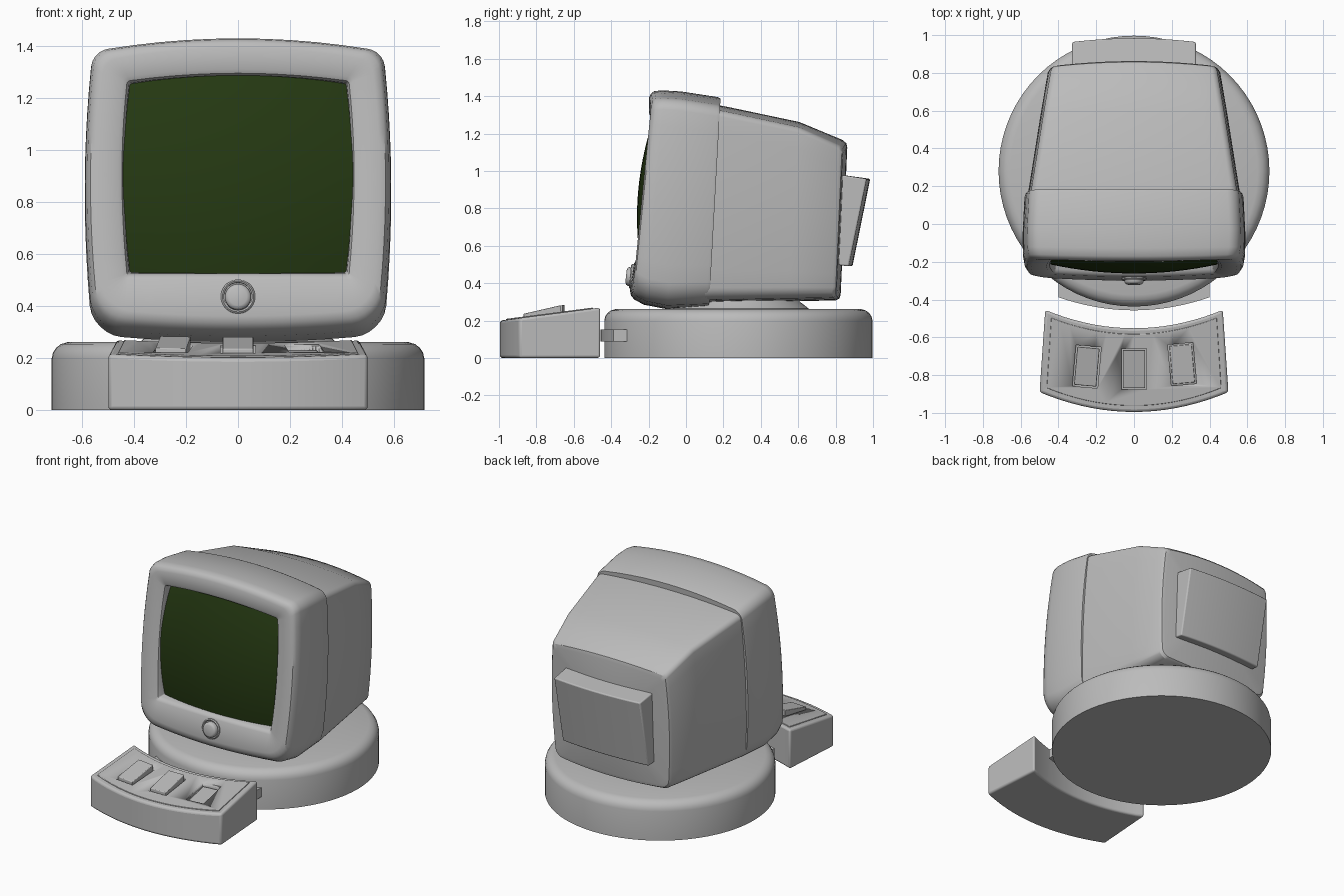
import bpy, bmesh, math

cube = bpy.data.objects.get("Cube")
if cube:
    bpy.data.objects.remove(cube, do_unlink=True)


def material(name, rgb):
    m = bpy.data.materials.new(name)
    m.use_nodes = True
    m.diffuse_color = (*rgb, 1)
    m.node_tree.nodes["Principled BSDF"].inputs["Base Color"].default_value = (*rgb, 1)
    return m


GREY = material("light_grey_plastic", (0.5, 0.5, 0.5))
GREEN = material("dark_green_glass", (0.018, 0.04, 0.006))


def finish(name, bm, mat, bevel=0.0, angle=35):
    bmesh.ops.recalc_face_normals(bm, faces=bm.faces)
    me = bpy.data.meshes.new(name)
    bm.to_mesh(me)
    bm.free()
    me.materials.append(mat)
    for p in me.polygons:
        p.use_smooth = True
    me.set_sharp_from_angle(angle=math.radians(angle))
    ob = bpy.data.objects.new(name, me)
    bpy.context.collection.objects.link(ob)
    if bevel:
        b = ob.modifiers.new("bevel", 'BEVEL')
        b.width, b.segments, b.limit_method = bevel, 3, 'ANGLE'
        b.angle_limit = math.radians(40)
    return ob


def loft(name, rings, mat=GREY, fan=True, **kw):
    """Skin closed rings of equal length and cap both ends."""
    bm = bmesh.new()
    rows = [[bm.verts.new(p) for p in r] for r in rings]
    n = len(rows[0])
    for a, b in zip(rows, rows[1:]):
        for i in range(n):
            j = (i + 1) % n
            bm.faces.new((a[i], a[j], b[j], b[i]))
    for row in (rows[0], rows[-1]):
        if fan:
            mid = [(min(v.co[k] for v in row) + max(v.co[k] for v in row)) / 2 for k in range(3)]
            top = max(row, key=lambda v: (round(v.co.z, 4), -abs(v.co.x)))
            low = min(row, key=lambda v: (round(v.co.z, 4), abs(v.co.x)))
            mid[1] = (top.co.y + low.co.y) / 2
            c = bm.verts.new(mid)
            for i in range(n):
                bm.faces.new((row[i], row[(i + 1) % n], c))
        else:
            bm.faces.new(row)
    return finish(name, bm, mat, **kw)


def lathe(name, profile, loc, tilt=0.0, seg=72):
    rings = [[(r * math.cos(t * math.tau / seg), r * math.sin(t * math.tau / seg), z)
              for t in range(seg)] for r, z in profile]
    ob = loft(name, rings, fan=False)
    ob.location, ob.rotation_euler.x = loc, tilt
    return ob


def prism(name, outline, bottom, top, **kw):
    return loft(name, [[(x, y, bottom(y)) for x, y in outline],
                       [(x, y, top(y)) for x, y in outline]], fan=False, **kw)


def unit_outline(r_top, r_bot, arc=6, edge=10):
    """Rounded square in -1..1 with separate top and bottom corner radii."""
    corners = []
    for q, (sx, sy) in enumerate([(1, 1), (-1, 1), (-1, -1), (1, -1)]):
        r = r_top if sy > 0 else r_bot
        corners.append([(sx * (1 - r) + r * math.cos((q + i / arc) * math.pi / 2),
                         sy * (1 - r) + r * math.sin((q + i / arc) * math.pi / 2))
                        for i in range(arc + 1)])
    pts = []
    for q in range(4):
        a, b = corners[q][-1], corners[(q + 1) % 4][0]
        pts += corners[q]
        pts += [(a[0] + (b[0] - a[0]) * t / edge, a[1] + (b[1] - a[1]) * t / edge)
                for t in range(1, edge)]
    return pts


def section(w, zt, zb, y, k, bow, r=(0.1, 0.2), dw=0.03, dt=0.05, db=0.03):
    """Bulged, leaning cross-section of the monitor."""
    out = []
    zc, h = (zt + zb) / 2, (zt - zb) / 2
    for u, v in unit_outline(*r):
        z = zc + h * v - u * u * (dt * max(v, 0) + db * min(v, 0))
        out.append((u * (w - dw * v * v), y + k * (z - 0.85) - bow * (1 - u * u), z))
    return out


# Turntable base and swivel neck
lathe("base", [(0.717, 0), (0.717, 0.2), (0.712, 0.222), (0.70, 0.24), (0.682, 0.254),
               (0.655, 0.262), (0.3, 0.262)], (0, 0.28, 0))
lathe("swivel_neck", [(0.375, 0.25), (0.375, 0.265), (0.33, 0.3), (0.3, 0.33)], (0, 0.28, 0))

# Front bezel, wrapping round into the recessed screen opening
hole = dict(dw=0.02, dt=0.03, db=0.0)
loft("front_bezel", [
    section(0.55, 1.345, 0.305, 0.155, 0.055, 0),
    section(0.575, 1.388, 0.275, 0.155, 0.055, 0),
    section(0.58, 1.395, 0.27, 0.14, 0.055, 0),
    section(0.59, 1.425, 0.262, -0.06, 0.07, 0.005),
    section(0.588, 1.431, 0.285, -0.165, 0.085, 0.012),
    section(0.58, 1.427, 0.312, -0.21, 0.095, 0.015),
    section(0.568, 1.415, 0.335, -0.228, 0.1, 0.015),
    section(0.545, 1.395, 0.362, -0.236, 0.1, 0.015),
    section(0.462, 1.312, 0.503, -0.23, 0.1, 0.015, (0.04, 0.04), **hole),
    section(0.447, 1.297, 0.518, -0.222, 0.1, 0.015, (0.03, 0.03), **hole),
    section(0.439, 1.289, 0.526, -0.205, 0.1, 0.015, (0.02, 0.02), **hole),
    section(0.432, 1.282, 0.533, -0.13, 0.1, 0.0, (0.02, 0.02), **hole)])

# Tapered rear housing
rr = dict(r=(0.06, 0.12), dw=0.02, dt=0.03, db=0.02)
loft("rear_housing", [
    section(0.562, 1.352, 0.293, 0.13, 0.055, 0, **rr),
    section(0.56, 1.348, 0.295, 0.17, 0.055, 0, **rr),
    section(0.495, 1.262, 0.303, 0.58, 0.05, -0.005, **rr),
    section(0.457, 1.165, 0.308, 0.805, 0.045, -0.02, **rr),
    section(0.445, 1.148, 0.318, 0.822, 0.045, -0.022, **rr),
    section(0.425, 1.125, 0.34, 0.828, 0.045, -0.022, **rr)], angle=30)

# Bulged screen glass
bm = bmesh.new()
N = 16
grid = []
for j in range(N + 1):
    row = []
    for i in range(N + 1):
        u, v = 2 * i / N - 1, 2 * j / N - 1
        z = 0.91 + 0.388 * v - 0.03 * u * u * max(v, 0)
        y = -0.16 + 0.1 * (z - 0.9) - 0.095 * (1 - 0.5 * u * u - 0.5 * v * v)
        row.append(bm.verts.new((u * (0.443 - 0.02 * v * v), y, z)))
    grid.append(row)
for j in range(N):
    for i in range(N):
        bm.faces.new((grid[j][i], grid[j][i + 1], grid[j + 1][i + 1], grid[j + 1][i]))
screen = finish("screen", bm, GREEN)
if screen.data.polygons[0].normal.y > 0:
    screen.data.flip_normals()

# Power button with its collar
lean = math.radians(84)
lathe("button_collar", [(0.066, 0), (0.066, 0.024), (0.06, 0.03), (0.054, 0.026), (0.054, 0.01)],
      (0, -0.27, 0.435), lean, 40)
lathe("power_button", [(0.05, 0), (0.05, 0.038), (0.045, 0.046), (0.034, 0.051)],
      (0, -0.27, 0.432), lean, 40)

# Wedge-shaped cover on the back
rings = []
for i in range(13):
    u = i / 6 - 1
    b = 0.02 * (1 - u * u)
    rings.append([(0.33 * u, 0.79, 0.985), (0.327 * u, 0.965 + b, 0.958),
                  (0.327 * u, 0.87 + b, 0.49), (0.33 * u, 0.79, 0.5)])
loft("back_cover", rings, fan=False, bevel=0.008)


# Curved control box in front
def arc_outline(front, back, n=18):
    """Each side is (half width, middle y, end y)."""
    pts = []
    for (w, ym, ye), s in ((front, 1), (back, -1)):
        for i in range(n + 1):
            t = s * (2 * i / n - 1)
            pts.append((w * t, ym + (ye - ym) * t * t))
    return pts


def slope(offset):
    return lambda y: 0.2 + 0.13 * (y + 0.995) + offset


def flat(z):
    return lambda y: z


box = prism("control_box", arc_outline((0.5, -0.995, -0.89), (0.47, -0.552, -0.455)),
            flat(0), slope(0), bevel=0.014)
panel = prism("control_panel", arc_outline((0.462, -0.962, -0.868), (0.438, -0.583, -0.497)),
              slope(-0.02), slope(0.005), bevel=0.003)
prism("connector", arc_outline((0.4, -0.457, -0.388), (0.4, -0.25, -0.25)),
      flat(0.088), flat(0.152))


def key_outline(cx, cy, deg, w, d):
    c, s = math.cos(math.radians(deg)), math.sin(math.radians(deg))
    return [(cx + x * c - y * s, cy + x * s + y * c)
            for x, y in ((-w, -d), (w, -d), (w, d), (-w, d))]


# Sockets for three rocker keys; the left one on the model is pushed in
for label, x, y, deg in (("right", -0.25, -0.755, -5), ("middle", 0, -0.768, 0),
                         ("left", 0.255, -0.742, 5)):
    cutter = prism(label + "_socket_cutter", key_outline(x, y, deg, 0.067, 0.109),
                   slope(-0.024), flat(0.4))
    cutter.hide_render = True
    cutter.hide_viewport = True
    for target in (box, panel):
        m = target.modifiers.new("socket", 'BOOLEAN')
        m.operation, m.solver, m.object = 'DIFFERENCE', 'EXACT', cutter
    lift = -0.016 if label == "left" else 0.03
    tip = 0.0 if label == "left" else 0.1
    prism(label + "_key", key_outline(x, y, deg, 0.059, 0.101), slope(-0.035),
          lambda t, l=lift, k=tip, c=y: slope(l + k * (t - c))(t), bevel=0.004)
